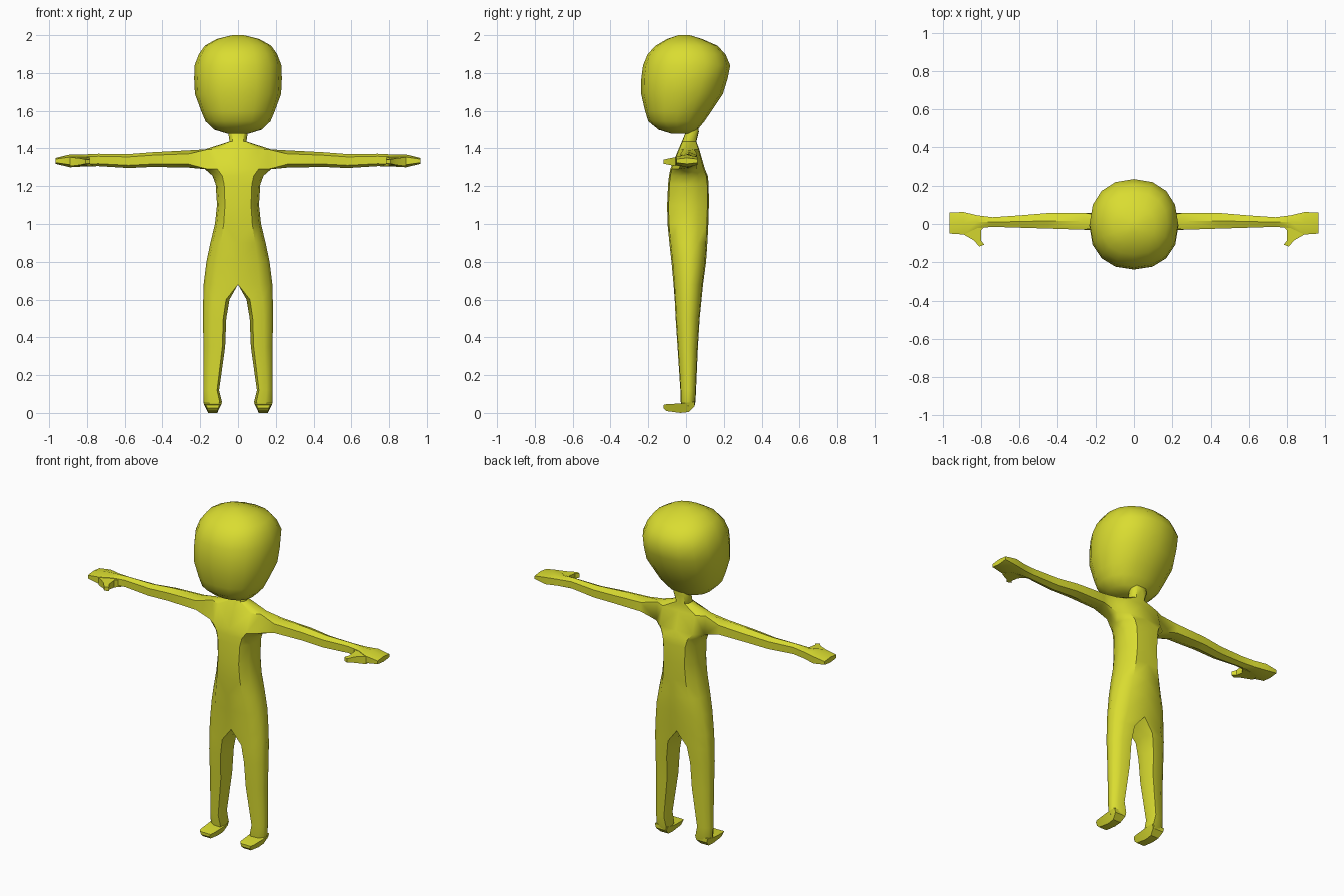
import bpy, bmesh, math

if "Cube" in bpy.data.objects:
    bpy.data.objects.remove(bpy.data.objects["Cube"])

skin = bpy.data.materials.new("yellow_olive")
skin.diffuse_color = (0.70, 0.72, 0.03, 1)
skin.use_nodes = True
skin.node_tree.nodes["Principled BSDF"].inputs["Base Color"].default_value = skin.diffuse_color


def finish(name, bm, mirror=True, angle=40):
    bmesh.ops.remove_doubles(bm, verts=bm.verts, dist=0.0005)
    bmesh.ops.recalc_face_normals(bm, faces=bm.faces)
    me = bpy.data.meshes.new(name)
    bm.to_mesh(me)
    bm.free()
    me.materials.append(skin)
    ob = bpy.data.objects.new(name, me)
    bpy.context.collection.objects.link(ob)
    bpy.ops.object.select_all(action='DESELECT')
    ob.select_set(True)
    bpy.context.view_layer.objects.active = ob
    if mirror:
        mod = ob.modifiers.new("mirror", 'MIRROR')
        mod.merge_threshold = 0.002
        bpy.ops.object.modifier_apply(modifier=mod.name)
    bpy.ops.object.shade_smooth_by_angle(angle=math.radians(angle))
    return ob


def bridge(bm, a, b, skip=()):
    n = len(a)
    for i in range(n):
        if i in skip:
            continue
        j = (i + 1) % n
        bm.faces.new((a[i], a[j], b[j], b[i]))


def loft(bm, rings, cap_start=True, cap_end=True):
    vs = [[bm.verts.new(p) for p in r] for r in rings]
    for a, b in zip(vs, vs[1:]):
        bridge(bm, a, b)
    if cap_start:
        bm.faces.new(vs[0])
    if cap_end:
        bm.faces.new(vs[-1])
    return vs


# Head: stacked rounded rings, (z, half width, front y, back y)
HEAD = [(1.48, .06, -.08, .03), (1.50, .125, -.145, .06), (1.545, .172, -.20, .098),
        (1.60, .195, -.217, .135), (1.69, .228, -.238, .195), (1.77, .232, -.237, .22),
        (1.84, .230, -.228, .234), (1.90, .207, -.203, .208), (1.945, .175, -.16, .165),
        (1.98, .112, -.10, .085), (2.0, .03, -.04, .02)]


def head_ring(z, w, f, b):
    out = []
    for k in range(16):
        a = 2 * math.pi * k / 16
        c, s = math.cos(a), math.sin(a)
        c, s = (math.copysign(abs(t) ** 0.9, t) for t in (c, s))
        out.append((w * c, (f + b) / 2 + (b - f) / 2 * s, z))
    return out


bm = bmesh.new()
loft(bm, [head_ring(*r) for r in HEAD])
finish("head", bm, mirror=False, angle=50)

# Half body from ankle to neck: (z, inner x, outer x, front y, back y)
BODY = [(.035, .095, .175, -.025, .045), (.06, .085, .183, -.028, .05),
        (.12, .10, .183, -.03, .053), (.35, .068, .183, -.045, .063),
        (.50, .062, .185, -.055, .072), (.60, .045, .184, -.06, .082),
        (.68, 0, .182, -.066, .09), (.80, 0, .167, -.077, .106),
        (.90, 0, .146, -.088, .113), (1.0, 0, .122, -.098, .118),
        (1.10, 0, .111, -.10, .121), (1.21, 0, .118, -.095, .12),
        (1.255, 0, .135, -.09, .115), (1.29, 0, .175, -.083, .10),
        (1.395, 0, .175, -.04, .07), (1.437, 0, .045, -.022, .055),
        (1.49, 0, .052, 0, .068), (1.54, 0, .045, 0, .06)]


def body_ring(z, xi, xo, f, b):
    w, m = xo - xi, (f + b) / 2
    d = (b - f) / 2
    inset = .13 * w if xi > 0 else 0
    return [(xi + inset, m - d, z), (xi + .62 * w, m - .93 * d, z),
            (xi + .92 * w, m - .5 * d, z), (xo, m, z), (xi + .92 * w, m + .5 * d, z),
            (xi + .62 * w, m + .93 * d, z), (xi + inset, m + d, z), (xi, m, z)]


# Arm from shoulder to finger ends: (x, front y, back y, bottom z, top z)
ARM = [(.26, -.03, .058, 1.298, 1.39), (.45, -.024, .057, 1.302, 1.38),
       (.58, -.02, .046, 1.296, 1.37), (.74, -.015, .035, 1.306, 1.372),
       (.82, -.022, .045, 1.304, 1.368), (.89, -.055, .062, 1.30, 1.368),
       (.965, -.05, .06, 1.318, 1.35)]


def arm_ring(x, f, b, zb, zt):
    m, h = (f + b) / 2, .2 * (zt - zb)
    return [(x, f, zb + h), (x, m, zb), (x, b, zb + h),
            (x, b, zt - h), (x, m, zt), (x, f, zt - h)]


bm = bmesh.new()
vs = [[bm.verts.new(p) for p in body_ring(*r)] for r in BODY]
for i, (a, b) in enumerate(zip(vs, vs[1:])):
    skip = []
    if BODY[i][1] == 0:
        skip += [6, 7]          # open along the centre line
    if i == 13:
        skip += [2, 3]          # arm opening
    bridge(bm, a, b, skip)
bm.faces.new(vs[0])
arm = loft(bm, [arm_ring(*r) for r in ARM], cap_start=False)
lo, hi = vs[13], vs[14]
bridge(bm, [lo[2], lo[3], lo[4], hi[4], hi[3], hi[2]], arm[0])
finish("body", bm)

# Thumbs: hooked plate, (x, y, half thickness)
THUMB = [(.77, 0, .022), (.80, -.035, .022), (.80, -.085, .016), (.783, -.108, .011),
         (.808, -.118, .011), (.838, -.085, .018), (.89, -.055, .024), (.89, 0, .024)]
bm = bmesh.new()
loft(bm, [[(x, y, 1.33 + s * t) for x, y, t in THUMB] for s in (-1, 1)])
finish("thumbs", bm, angle=30)

# Feet: wedges along y, (y, bottom z, top z, top half width, bottom half width)
FOOT = [(-.12, .025, .042, .035, .028), (-.105, .01, .046, .044, .026),
        (-.03, 0, .05, .048, .024), (.015, .005, .055, .048, .026),
        (.045, .035, .06, .042, .035)]
bm = bmesh.new()
loft(bm, [[(.134 - wt, y, t), (.134 + wt, y, t), (.134 + wb, y, b), (.134 - wb, y, b)]
          for y, b, t, wt, wb in FOOT])
finish("feet", bm, angle=30)
